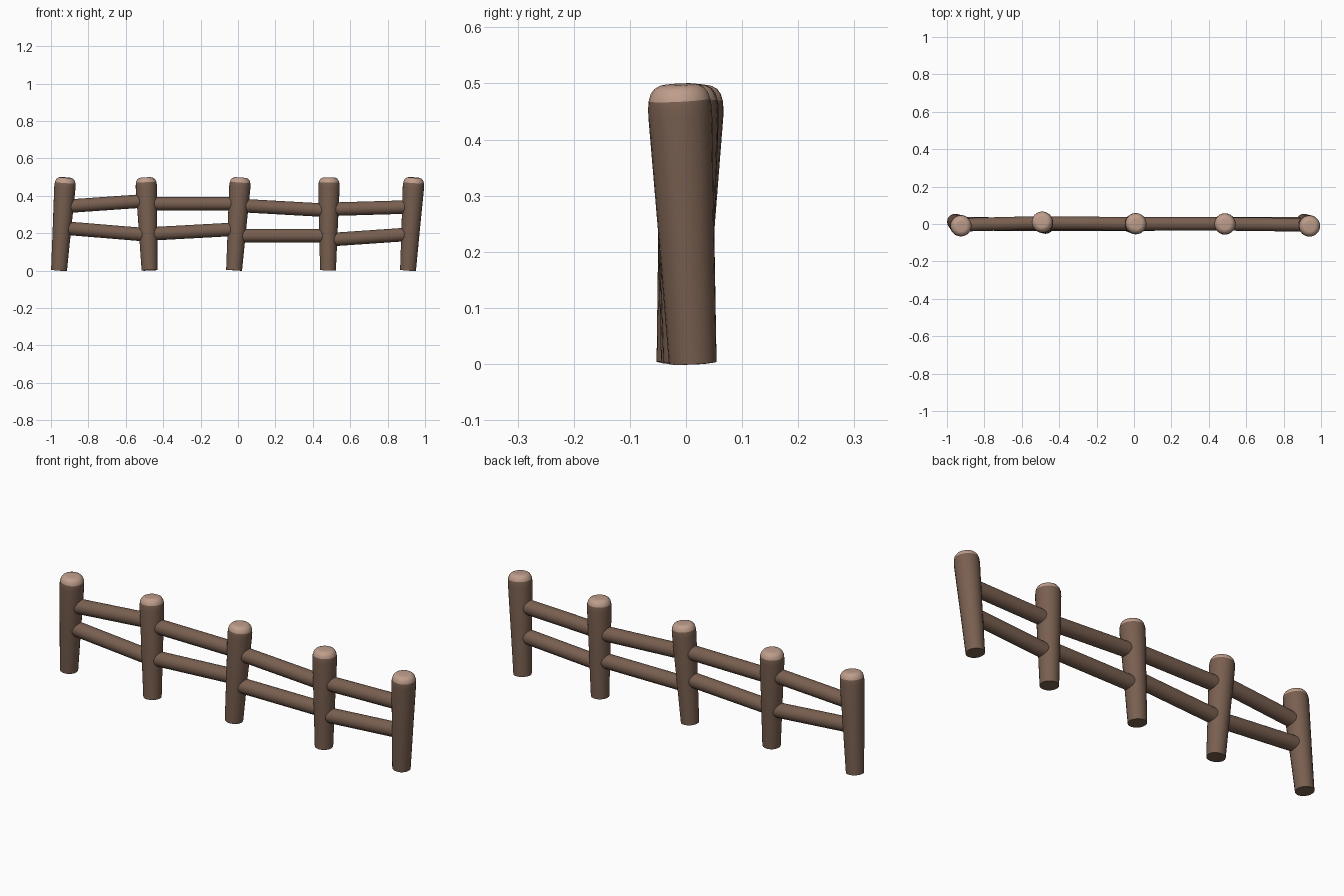
import bpy, bmesh, math
from mathutils import Vector

cube = bpy.data.objects.get("Cube")
if cube:
    bpy.data.objects.remove(cube, do_unlink=True)


def make_material(name, rgb):
    mat = bpy.data.materials.new(name)
    mat.use_nodes = True
    color = (*rgb, 1)
    mat.diffuse_color = color
    mat.node_tree.nodes["Principled BSDF"].inputs["Base Color"].default_value = color
    return mat


bark = make_material("brown bark", (0.19, 0.115, 0.08))
cut_wood = make_material("pale cut wood", (0.52, 0.34, 0.26))


def turned(name, profile, start, end, sides=24, cap_from=None):
    """Revolve (radius, fraction along axis) points round the line start-end."""
    start, end = Vector(start), Vector(end)
    axis = end - start
    turn = Vector((0, 0, 1)).rotation_difference(axis)
    bm = bmesh.new()
    rings = []
    for radius, t in profile:
        ring = []
        for i in range(sides):
            a = math.tau * i / sides
            offset = Vector((radius * math.cos(a), radius * math.sin(a), 0))
            ring.append(bm.verts.new(start + axis * t + turn @ offset))
        rings.append(ring)
    bm.faces.new(rings[0][::-1])
    for k, (low, high) in enumerate(zip(rings, rings[1:])):
        for i in range(sides):
            j = (i + 1) % sides
            face = bm.faces.new((low[i], low[j], high[j], high[i]))
            if cap_from is not None and profile[k][1] >= cap_from:
                face.material_index = 1
    top = bm.faces.new(rings[-1])
    if cap_from is not None:
        top.material_index = 1
    mesh = bpy.data.meshes.new(name)
    bm.to_mesh(mesh)
    bm.free()
    mesh.materials.append(bark)
    mesh.materials.append(cut_wood)
    obj = bpy.data.objects.new(name, mesh)
    bpy.context.collection.objects.link(obj)
    bpy.ops.object.select_all(action="DESELECT")
    obj.select_set(True)
    bpy.context.view_layer.objects.active = obj
    bpy.ops.object.shade_smooth_by_angle(angle=math.radians(40))
    return obj


# Leaning posts: foot (x, y) and head (x, y)
posts = [
    ((-0.957, 0.012), (-0.922, -0.012)),
    ((-0.473, -0.010), (-0.492, 0.012)),
    ((-0.021, -0.002), (0.013, 0.002)),
    ((0.481, 0.002), (0.487, 0.000)),
    ((0.909, 0.012), (0.941, -0.013)),
]
FOOT, HEAD = 0.002, 0.498
post_profile = [(0.0425, 0), (0.049, 0.42), (0.057, 0.89), (0.0565, 0.92), (0.055, 0.945),
                (0.051, 0.97), (0.044, 0.988), (0.034, 0.998), (0.028, 1)]
for n, (foot, head) in enumerate(posts, 1):
    turned(f"post_{n}", post_profile, (*foot, FOOT), (*head, HEAD), cap_from=0.94)


def on_post(n, z):
    """Point on the axis of a post at a given height."""
    foot, head = posts[n]
    return Vector((*foot, FOOT)).lerp(Vector((*head, HEAD)), (z - FOOT) / (HEAD - FOOT))


# Rails: heights at the left and right post of each bay
rails = {
    "upper_rail": [(0.343, 0.374), (0.358, 0.358), (0.349, 0.322), (0.328, 0.341)],
    "lower_rail": [(0.229, 0.191), (0.196, 0.222), (0.187, 0.187), (0.165, 0.195)],
}
for name, bays in rails.items():
    for n, (z0, z1) in enumerate(bays):
        turned(f"{name}_{n + 1}", [(0.036, 0), (0.036, 1)],
               on_post(n, z0), on_post(n + 1, z1))
